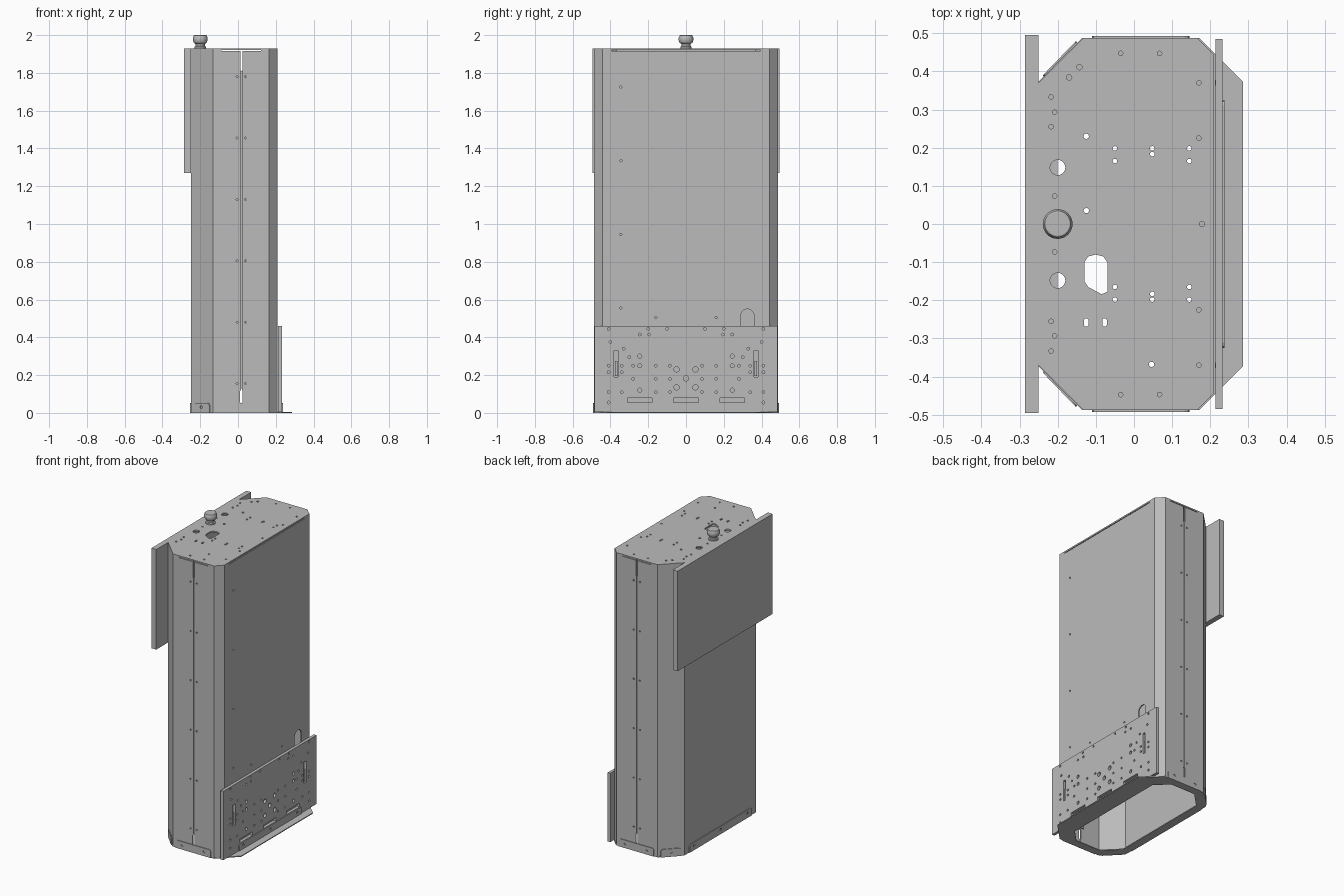
import bpy, bmesh, math
from mathutils import Matrix, Vector

if "Cube" in bpy.data.objects:
    bpy.data.objects.remove(bpy.data.objects["Cube"])

metal = bpy.data.materials.new("light_grey_metal")
metal.use_nodes = True
GREY = (0.5, 0.5, 0.5, 1)
metal.diffuse_color = GREY
metal.node_tree.nodes["Principled BSDF"].inputs["Base Color"].default_value = GREY


# Helpers: frames, flat outlines, prisms and cuts
def frame(pos, degrees):
    """Local x runs along the wall, y is up, z points out of the wall."""
    a = math.radians(degrees)
    u, n = Vector((-math.sin(a), math.cos(a), 0)), Vector((math.cos(a), math.sin(a), 0))
    m = Matrix((u, Vector((0, 0, 1)), n)).transposed().to_4x4()
    return Matrix.Translation(pos) @ m


def disc(u, v, r, n=14):
    return [(u + r * math.cos(math.tau * i / n), v + r * math.sin(math.tau * i / n)) for i in range(n)]


def rect(u, v, w, h):
    return [(u - w / 2, v - h / 2), (u + w / 2, v - h / 2), (u + w / 2, v + h / 2), (u - w / 2, v + h / 2)]


def slot(u, v, w, h, n=16):
    r = w / 2
    return [(x, y + math.copysign(h / 2 - r, y - v)) for x, y in
            [(u + r * math.cos(math.tau * (i + .5) / n), v + r * math.sin(math.tau * (i + .5) / n)) for i in range(n)]]


def prisms(name, outlines, low, high, mat=Matrix()):
    bm = bmesh.new()
    for pts in outlines:
        face = bm.faces.new([bm.verts.new((x, y, low)) for x, y in pts])
        res = bmesh.ops.extrude_face_region(bm, geom=[face])
        verts = [g for g in res["geom"] if isinstance(g, bmesh.types.BMVert)]
        bmesh.ops.translate(bm, verts=verts, vec=(0, 0, high - low))
    bmesh.ops.recalc_face_normals(bm, faces=bm.faces)
    bm.transform(mat)
    return finish(name, bm)


def finish(name, bm):
    mesh = bpy.data.meshes.new(name)
    bm.to_mesh(mesh)
    bm.free()
    mesh.materials.append(metal)
    obj = bpy.data.objects.new(name, mesh)
    bpy.context.collection.objects.link(obj)
    return obj


def apply_modifiers(obj):
    graph = bpy.context.evaluated_depsgraph_get()
    mesh = bpy.data.meshes.new_from_object(obj.evaluated_get(graph))
    obj.modifiers.clear()
    obj.data = mesh


def cut(obj, outlines, low, high, mat=Matrix()):
    cutter = prisms("cutter", outlines, low, high, mat)
    mod = obj.modifiers.new("holes", "BOOLEAN")
    mod.operation, mod.solver, mod.object = "DIFFERENCE", "EXACT", cutter
    apply_modifiers(obj)
    bpy.data.objects.remove(cutter)


def mirrored(pts):
    return [(s * u, v, r) for u, v, r in pts for s in (-1, 1)]


def octagon(x0, x1, y, c0, c1):
    return [(x0, c0 - y), (x0 + c0, -y), (x1 - c1, -y), (x1, c1 - y),
            (x1, y - c1), (x1 - c1, y), (x0 + c0, y), (x0, y - c0)]


TOP, ROOF, SEAM = 1.93, 1.922, 0.018
front, right = frame((0, -.488, 0), -90), frame((.21, 0, 0), 0)
body = octagon(-.25, .21, .488, .117, .045)


# Housing: two bent sheets that meet at a narrow seam
def bent_sheet(name, path):
    bm = bmesh.new()
    low = [bm.verts.new((x, y, .006)) for x, y in path]
    high = [bm.verts.new((x, y, ROOF)) for x, y in path]
    for i in range(len(path) - 1):
        bm.faces.new((low[i], low[i + 1], high[i + 1], high[i]))
    obj = finish(name, bm)
    mod = obj.modifiers.new("sheet", "SOLIDIFY")
    mod.thickness, mod.offset, mod.use_even_offset = .008, -1, True
    apply_modifiers(obj)
    return obj


left_sheet = bent_sheet("housing_rear_sheet",
                        [(SEAM - .002, .488), body[6], body[7], body[0], body[1], (SEAM - .002, -.488)])
right_sheet = bent_sheet("housing_front_sheet",
                         [(SEAM + .002, -.488), body[2], body[3], body[4], body[5], (SEAM + .002, .488)])
seam_holes = [rect(SEAM, 1.865, .012, .1), slot(SEAM, .085, .014, .07), rect(SEAM, 1.919, .21, .004)]
seam_holes += [disc(x, .155 + .325 * i, .005) for i in range(6) for x in (-.005, .04)]
for sheet in (left_sheet, right_sheet):
    cut(sheet, seam_holes, -1.1, .1, front)
wall_holes = [disc(-.345, .555 + .39 * i, .006) for i in range(4)]
wall_holes += [disc(y, .505, .006) for y in (-.16, .16)]
wall_holes += [slot(.325, .46, .07, .18), rect(0, 1.918, .79, .005)]
cut(right_sheet, wall_holes, -.03, .03, right)
for side in (-1, 1):
    prisms("seam_backing", [rect(SEAM, side * .477, .05, .006)], .13, 1.81)

# Roof plate with its holes
roof = prisms("roof_plate", [body], ROOF, TOP)
roof_holes = [disc(x, s * y, .006) for s in (-1, 1) for x, y in
              [(-.05, .198), (-.05, .165), (.048, .198), (.048, .183), (.145, .198), (.145, .165),
               (-.035, .447), (.067, .447), (.17, .37), (.17, .225), (-.208, .293), (-.208, .073),
               (-.217, .333), (-.217, .255)]]
roof_holes += [disc(x, y, .007) for x, y in [(-.125, .23), (-.125, .035), (.178, 0), (.046, -.368),
                                            (-.17, .384), (-.143, .411)]]
roof_holes += [slot(x, -.258, .012, .022) for x in (-.125, -.077)]
roof_holes += [disc(-.2, y, .02, 20) for y in (-.148, .148)]
roof_holes.append([(-.12, -.085), (-.13, -.1), (-.13, -.15), (-.12, -.165), (-.085, -.184),
                   (-.07, -.178), (-.07, -.1), (-.08, -.085), (-.1, -.08)])
cut(roof, roof_holes, 1.9, 2, Matrix())

# Base ring with upturned tabs
ring = prisms("base_ring", [octagon(-.25, .285, .488, .115, .115)], 0, .006)
cut(ring, [octagon(-.2, .16, .44, .1, .08)], -.1, .1)


def tab(pos, degrees, width, holes):
    h, w = .052, width / 2
    m = frame(pos, degrees)
    obj = prisms("base_tab", [[(-w, 0), (w, 0), (w, h - .014), (w - .004, h - .004), (w - .014, h),
                               (.014 - w, h), (.004 - w, h - .004), (-w, h - .014)]], 0, .005, m)
    cut(obj, [disc(u, .03, .008) for u in holes], -.02, .02, m)


for side in (-1, 1):
    tab((SEAM, side * .488, 0), side * 90, .255, (-.08, .08))
    tab((-.192, side * .431, 0), side * 136, .125, (0,))
tab((-.25, 0, 0), 180, .65, (-.28, 0, .28))
tab((.2325, 0, 0), 0, .65, (-.28, 0, .28))

# Perforated mounting plate low on the wide side
plate = prisms("mounting_plate", [rect(0, .233, .97, .454)], .003, .022, right)
small, large = .007, .011
pattern = mirrored(
    [(u, .445, small) for u in (.1, .2, .41)] + [(u, .415, small) for u in (.195, .245)]
    + [(u, .25, small) for u in (.085, .16, .28, .34, .41)]
    + [(u, .18, small) for u in (.085, .16, .28)] + [(u, .11, small) for u in (.085, .16, .34, .41)]
    + [(.4, .375, small), (.33, .34, small), (.3, .295, small), (.34, .215, small), (.41, .215, small),
       (.41, .055, small), (.245, .3, large), (.245, .25, large), (.245, .12, large),
       (.05, .23, .014), (.05, .135, .014)]) + [(0, .183, .014)]
openings = [disc(*p) for p in pattern]
openings += [rect(u, .066, .13, .024) for u in (-.245, 0, .245)]
openings += [rect(u, .26, .022, .14) for u in (-.37, .37)]
cut(plate, openings, -.001, .1, right)
for u in (-.37, .37):
    prisms("plate_latch", [rect(u, .235, .014, .08)], .002, .014, right)

# Flat panel high on the opposite side
prisms("upper_panel", [rect(-.2675, 0, .035, .99)], 1.27, TOP)

# Turned knob on the roof
bm = bmesh.new()
profile = [(0, 1.93), (.03, 1.93), (.03, 1.938), (.024, 1.942), (.024, 1.952), (.034, 1.96),
           (.039, 1.972), (.039, 1.985), (.034, 1.998), (.031, 2), (0, 2)]
verts = [bm.verts.new((r, 0, z)) for r, z in profile]
edges = [bm.edges.new(pair) for pair in zip(verts, verts[1:])]
bmesh.ops.spin(bm, geom=verts + edges, cent=(0, 0, 0), axis=(0, 0, 1), angle=math.tau, steps=32)
bmesh.ops.remove_doubles(bm, verts=bm.verts, dist=.0001)
bmesh.ops.recalc_face_normals(bm, faces=bm.faces)
bm.transform(Matrix.Translation((-.2, 0, 0)))
knob = finish("roof_knob", bm)
bpy.context.view_layer.objects.active = knob
knob.select_set(True)
bpy.ops.object.shade_smooth_by_angle(angle=math.radians(25))
